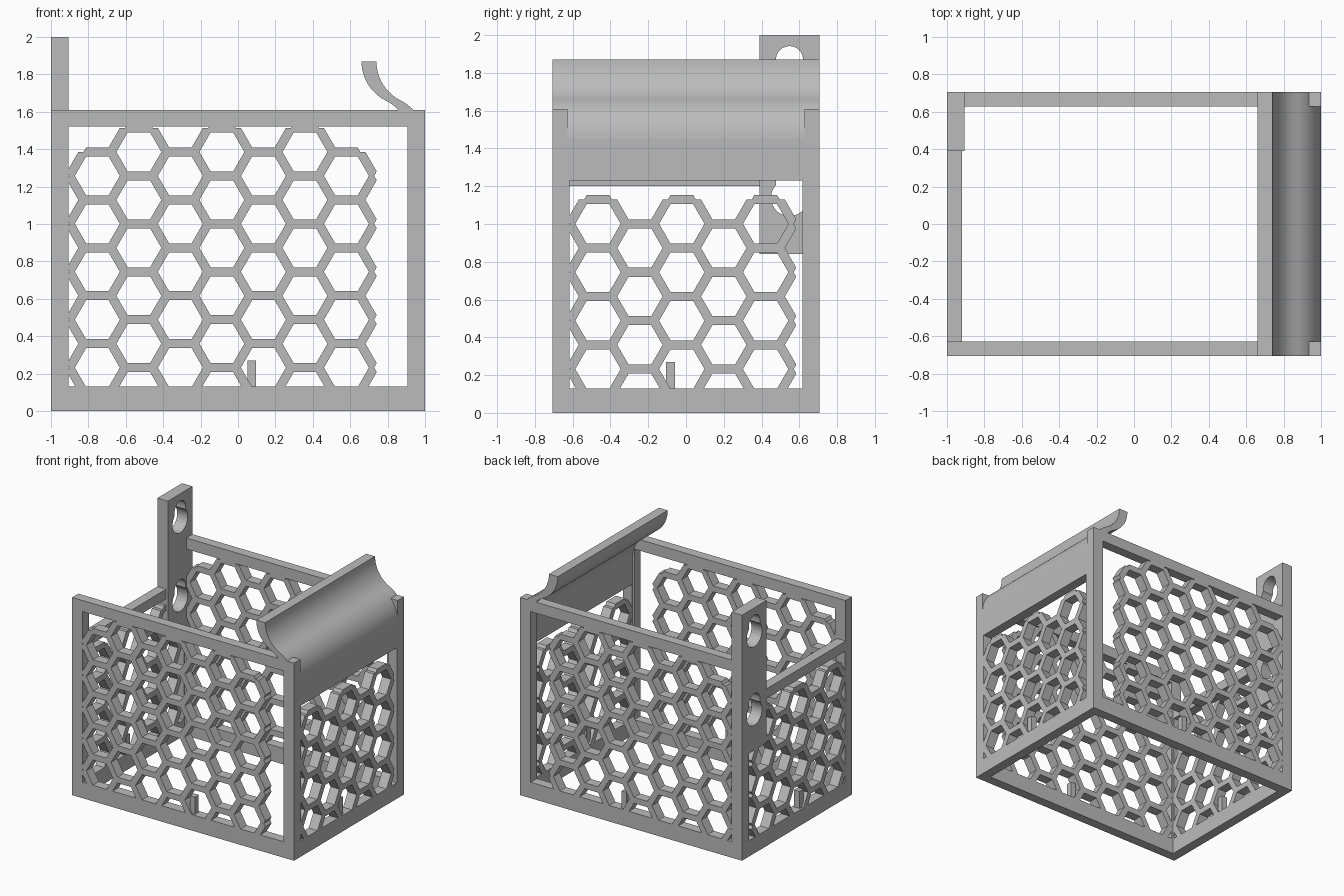
import bpy, bmesh, math
from mathutils import Vector

cube = bpy.data.objects.get("Cube")
if cube:
    bpy.data.objects.remove(cube)

HX, HY, T = 1.0, 0.707, 0.08          # half length, half width, wall thickness
PITCH, BAR = 0.2563, 0.048            # honeycomb pitch and bar width

grey = bpy.data.materials.new("grey plastic")
grey.use_nodes = True
grey.diffuse_color = (0.5, 0.5, 0.5, 1)
grey.node_tree.nodes["Principled BSDF"].inputs["Base Color"].default_value = (0.5, 0.5, 0.5, 1)


def plate(name, bm, side, depth, thick):
    """Flat (u, z) mesh stood up as a wall; side walls run along y."""
    for v in bm.verts:
        u, z = v.co.x, v.co.z
        v.co = (depth, u, z) if side else (u, depth, z)
    bmesh.ops.recalc_face_normals(bm, faces=bm.faces)
    mesh = bpy.data.meshes.new(name)
    bm.to_mesh(mesh)
    bm.free()
    mesh.materials.append(grey)
    ob = bpy.data.objects.new(name, mesh)
    bpy.context.collection.objects.link(ob)
    solid = ob.modifiers.new("thickness", "SOLIDIFY")
    solid.thickness, solid.offset = thick, 0
    return ob


def polygon(points):
    bm = bmesh.new()
    bm.faces.new([bm.verts.new((u, 0, z)) for u, z in points])
    return bm


def corners(u0, u1, z0, z1):
    return [(u0, z0), (u1, z0), (u1, z1), (u0, z1)]


def frame(outer, hole):
    """Rectangular border around an opening."""
    bm = bmesh.new()
    a, b = ([bm.verts.new((u, 0, z)) for u, z in corners(*r)] for r in (outer, hole))
    for i in range(4):
        j = (i + 1) % 4
        bm.faces.new((a[i], a[j], b[j], b[i]))
    return bm


def honeycomb(u0, cols, even_rows, odd_rows, hole):
    """One elongated face per hexagon edge, joined and trimmed to the opening."""
    bm = bmesh.new()
    mids = []
    radius = PITCH / math.sqrt(3)
    for c in range(cols):
        for r in range(odd_rows if c % 2 else even_rows):
            mid = Vector((u0 + c * 1.5 * radius, 0, 0.232 + (r + c % 2 / 2) * PITCH))
            ring = [mid + radius * Vector((math.cos(k * math.pi / 3), 0, math.sin(k * math.pi / 3)))
                    for k in range(6)]
            for k in range(6):
                a, b = ring[k], ring[(k + 1) % 6]
                m = (a + b) / 2
                if any((m - q).length < 0.02 for q in mids):
                    continue
                mids.append(m)
                d = (b - a).normalized()
                n = Vector((-d.z, 0, d.x)) * BAR / 2
                d *= BAR / 2 / math.sqrt(3)
                pts = (a, a + d + n, b - d + n, b, b - d - n, a + d - n)
                bm.faces.new([bm.verts.new(p) for p in pts])
    bmesh.ops.remove_doubles(bm, verts=bm.verts, dist=0.001)
    lo_u, hi_u, lo_z, hi_z = hole
    for co, no in (((lo_u, 0, 0), (-1, 0, 0)), ((hi_u, 0, 0), (1, 0, 0)),
                   ((0, 0, lo_z), (0, 0, -1)), ((0, 0, hi_z), (0, 0, 1))):
        bmesh.ops.bisect_plane(bm, geom=bm.verts[:] + bm.edges[:] + bm.faces[:],
                               plane_co=co, plane_no=no, clear_outer=True)
    return bm


# Long front and back walls
long_hole = (-0.905, 0.905, 0.13, 1.52)
walls = {}
for name, s in (("front", -1), ("back", 1)):
    d = s * (HY - T / 2)
    walls[name] = plate(name + "_frame", frame((-HX, HX, 0, 1.61), long_hole), False, d, T)
    plate(name + "_honeycomb", honeycomb(-0.752, 7, 5, 5, long_hole), False, d, T)
    plate(name + "_peg", polygon(corners(0.05, 0.095, 0.13, 0.27)), False, d, 0.05)

# Short end walls: low rail on one end, solid band under the lip on the other
inner = HY - T
for name, s, top, rail in (("low_end", -1, 1.28, 1.2), ("lip_end", 1, 1.45, 1.23)):
    d = s * (HX - T / 2)
    hole = (-0.617, 0.617, 0.13, rail)
    walls[name] = plate(name + "_frame", frame((-inner, inner, 0, top), hole), True, d, T)
    walls[name + "_honeycomb"] = plate(name + "_honeycomb",
                                       honeycomb(-0.466, 5, 4, 3, hole), True, d, T)
    plate(name + "_peg", polygon(corners(-0.105, -0.057, 0.13, 0.27)), True, d, 0.05)

# Curved lip: two tangent arcs swept across the full width
dx, dz, steps = 0.13, 0.21, 12
R = (dx * dx + dz * dz) / (2 * dx)
sweep = math.asin(dz / R)
lower = [(HX - R + R * math.cos(sweep * i / steps), 1.45 + R * math.sin(sweep * i / steps))
         for i in range(steps + 1)]
upper = [(2 * (HX - dx) - x, 2 * (1.45 + dz) - z) for x, z in reversed(lower[:-1])]
outer = lower + upper
section = outer + [(x - T, z) for x, z in reversed(outer)]
lip = plate("curved_lip", polygon(section), False, 0, 2 * HY)

# Hanging bracket with two keyholes
bracket = plate("hanging_bracket", polygon(corners(0.39, HY, 0.84, 2.0)), True, -0.9525, 0.095)
small, big = 0.072, 0.098
start = math.acos(small / big)
for label, z in (("lower", 1.14), ("upper", 1.78)):
    pts = [(0.548 + small * math.cos(math.pi * i / 12), z + 0.09 + small * math.sin(math.pi * i / 12))
           for i in range(13)]
    for i in range(21):
        a = math.pi - start + (math.pi + 2 * start) * i / 20
        pts.append((0.548 + big * math.cos(a), z + big * math.sin(a)))
    cutter = plate(label + "_keyhole_cutter", polygon(pts), True, -0.95, 0.3)
    cutter.hide_render = True
    cutter.display_type = "WIRE"
    cutter.hide_set(True)
    targets = [bracket]
    if label == "lower":
        targets += [walls["back"], walls["low_end"], walls["low_end_honeycomb"]]
    for ob in targets:
        cut = ob.modifiers.new("keyhole", "BOOLEAN")
        cut.operation, cut.solver, cut.object = "DIFFERENCE", "EXACT", cutter

# Smooth the curved lip while keeping its edges sharp
bpy.ops.object.select_all(action="DESELECT")
lip.select_set(True)
bpy.context.view_layer.objects.active = lip
bpy.ops.object.modifier_apply(modifier="thickness")
bpy.ops.object.shade_smooth_by_angle(angle=math.radians(30))
